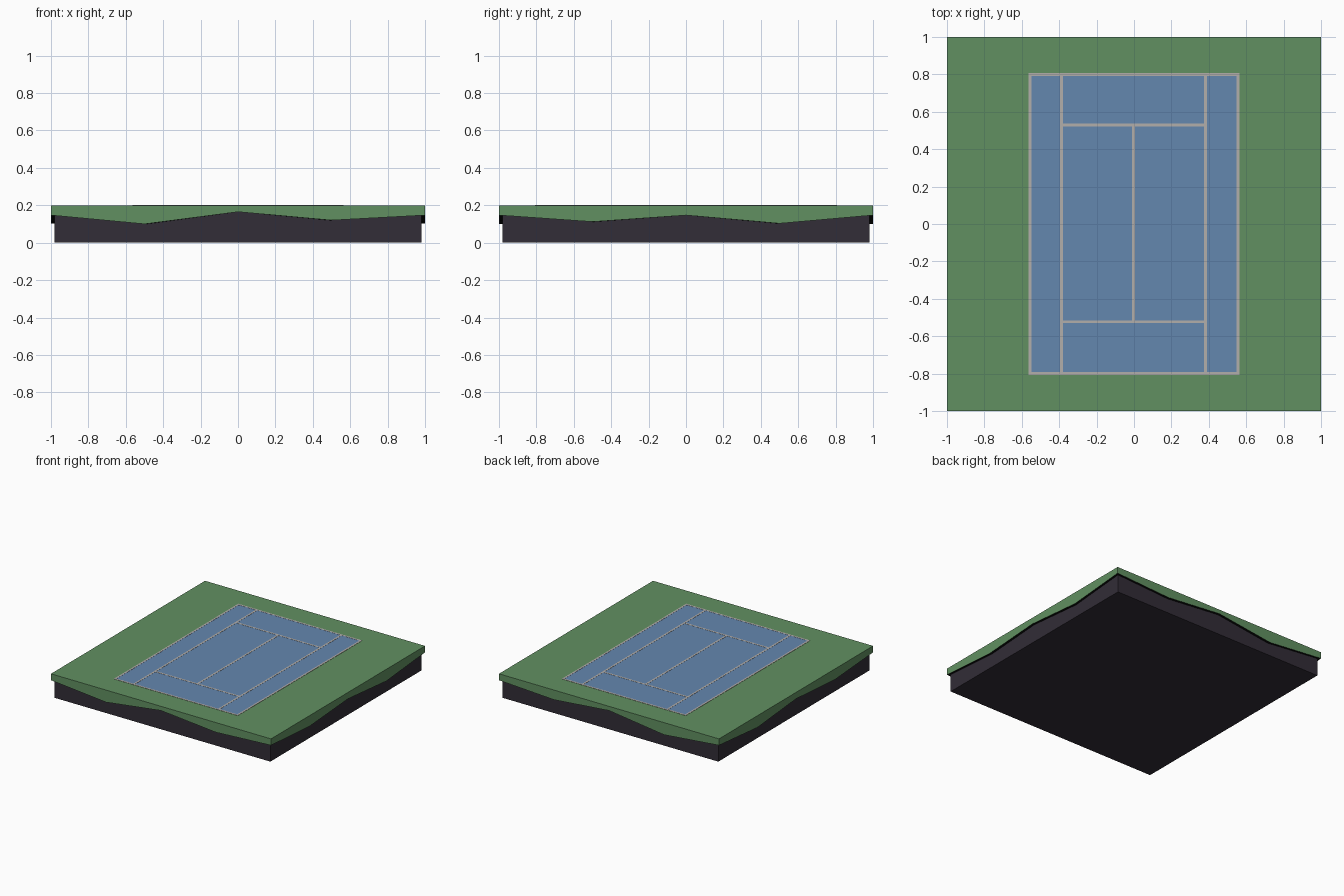
import bpy, bmesh

if "Cube" in bpy.data.objects:
    bpy.data.objects.remove(bpy.data.objects["Cube"])

TOP, BASE = 0.2, 0.98


def material(name, color):
    m = bpy.data.materials.new(name)
    m.diffuse_color = (*color, 1)
    m.use_nodes = True
    m.node_tree.nodes["Principled BSDF"].inputs["Base Color"].default_value = m.diffuse_color
    return m


grass = material("grass", (0.12, 0.28, 0.12))
soil = material("soil", (0.032, 0.026, 0.038))
shadow = material("underside", (0.004, 0.005, 0.004))
blue = material("court_blue", (0.127, 0.242, 0.43))
chalk = material("line_white", (0.45, 0.43, 0.41))


def finish(name, bm, mats):
    bmesh.ops.recalc_face_normals(bm, faces=bm.faces)
    mesh = bpy.data.meshes.new(name)
    bm.to_mesh(mesh)
    bm.free()
    for m in mats:
        mesh.materials.append(m)
    obj = bpy.data.objects.new(name, mesh)
    bpy.context.collection.objects.link(obj)
    return obj


def add_plate(bm, x0, x1, y0, y1, z0, z1):
    verts = bmesh.ops.create_cube(bm, size=1)["verts"]
    for v in verts:
        v.co = (x1 if v.co.x > 0 else x0,
                y1 if v.co.y > 0 else y0,
                z1 if v.co.z > 0 else z0)


# Land tile: soil block under a turf slab with a wavy overhanging rim
STEPS = (-1, -0.5, 0, 0.5)
WAVE_X = {-1: 0.147, -0.5: 0.10, 0: 0.165, 0.5: 0.12, 1: 0.147}
WAVE_Y = {-1: 0.147, -0.5: 0.112, 0: 0.147, 0.5: 0.103, 1: 0.147}
rim = [(t, -1, WAVE_X[t]) for t in STEPS]
rim += [(1, t, WAVE_Y[t]) for t in STEPS]
rim += [(-t, 1, WAVE_X[-t]) for t in STEPS]
rim += [(-1, -t, WAVE_Y[-t]) for t in STEPS]

bm = bmesh.new()
rings = [
    [bm.verts.new((x * BASE, y * BASE, 0)) for x, y, z in rim],
    [bm.verts.new((x * BASE, y * BASE, z)) for x, y, z in rim],
    [bm.verts.new((x, y, z)) for x, y, z in rim],
    [bm.verts.new((x, y, TOP)) for x, y, z in rim],
]
n = len(rim)
for lower, upper, slot in zip(rings, rings[1:], (1, 2, 0)):
    for i in range(n):
        j = (i + 1) % n
        bm.faces.new((lower[i], lower[j], upper[j], upper[i])).material_index = slot
bm.faces.new(rings[0][::-1]).material_index = 1
bm.faces.new(rings[3]).material_index = 0
finish("land_tile", bm, (grass, soil, shadow))

# Blue playing surface
bm = bmesh.new()
add_plate(bm, -0.556, 0.556, -0.8, 0.8, TOP - 0.01, TOP + 0.001)
finish("court_surface", bm, (blue,))

# Painted lines
W = 0.0075
bm = bmesh.new()
LEFT, RIGHT, NEAR, FAR = -0.388, 0.382, -0.523, 0.529
for x, y0, y1 in ((-0.556, -0.8, 0.8), (0.556, -0.8, 0.8),
                  (LEFT, -0.8, 0.8), (RIGHT, -0.8, 0.8), (-0.003, NEAR, FAR)):
    add_plate(bm, x - W, x + W, y0, y1, TOP - 0.01, TOP + 0.002)
for y, x0, x1 in ((-0.8, -0.556 - W, 0.556 + W), (0.8, -0.556 - W, 0.556 + W),
                  (NEAR, LEFT, RIGHT), (FAR, LEFT, RIGHT)):
    add_plate(bm, x0, x1, y - W, y + W, TOP - 0.01, TOP + 0.002)
finish("court_lines", bm, (chalk,))
